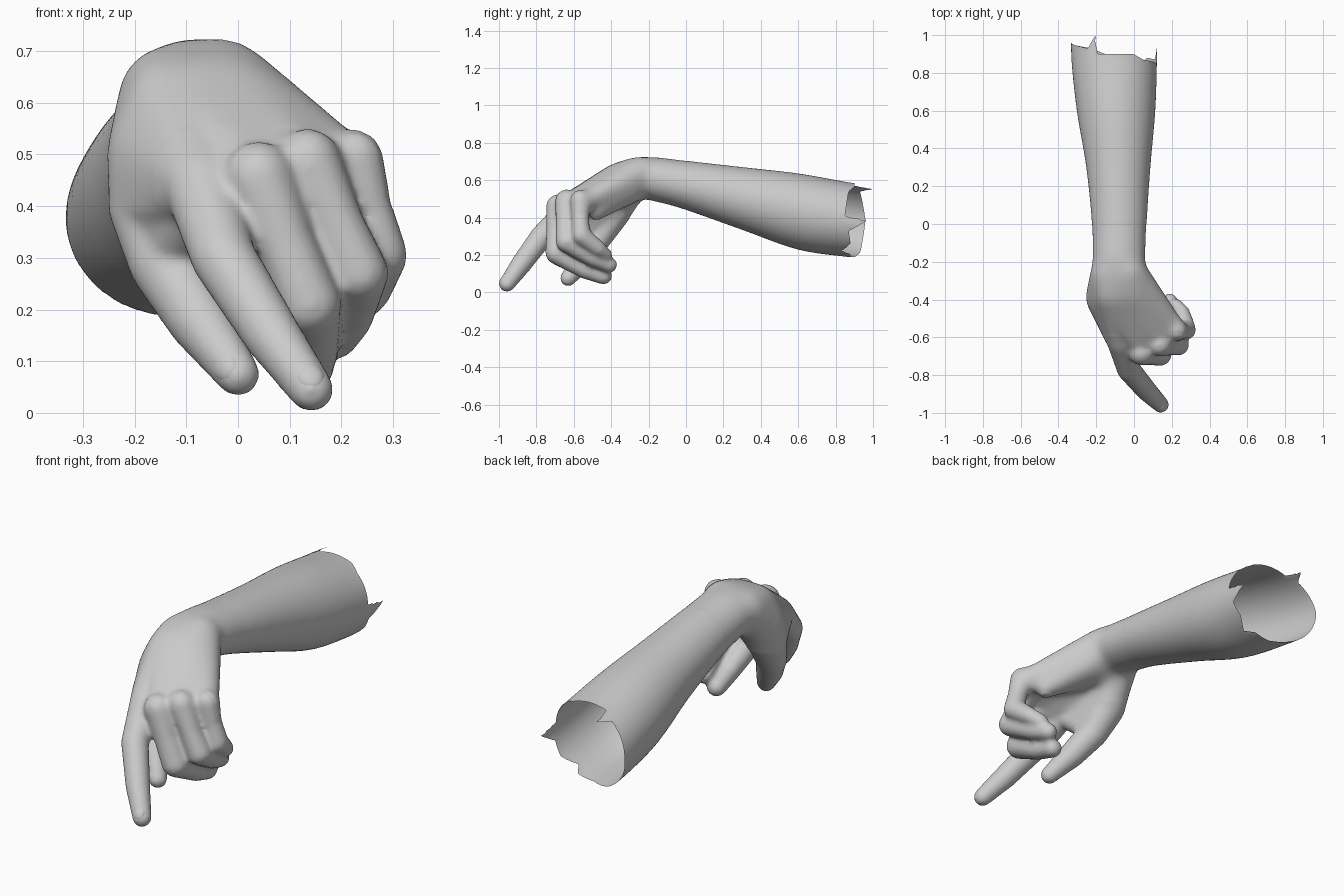
import bpy, bmesh, math
from mathutils import Vector, Matrix

if "Cube" in bpy.data.objects:
    bpy.data.objects.remove(bpy.data.objects["Cube"])

bm = bmesh.new()


def hull(*balls):
    """Convex skin around a few spheres (x, y, z, r)."""
    part = bmesh.new()
    for x, y, z, r in balls:
        bmesh.ops.create_icosphere(part, subdivisions=3, radius=r,
                                   matrix=Matrix.Translation((x, y, z)))
    res = bmesh.ops.convex_hull(part, input=part.verts[:])
    junk = [v for v in part.verts if not v.link_faces or v in res["geom_interior"]]
    bmesh.ops.delete(part, geom=junk, context='VERTS')
    tmp = bpy.data.meshes.new("tmp")
    part.to_mesh(tmp)
    part.free()
    bm.from_mesh(tmp)
    bpy.data.meshes.remove(tmp)


def chain(*balls):
    for a, b in zip(balls, balls[1:]):
        hull(a, b)


def spline(p0, p1, p2, p3, t):
    """Catmull-Rom point between p1 and p2."""
    return [.5 * (2 * b + (c - a) * t + (2 * a - 5 * b + 4 * c - d) * t * t
                  + (3 * b - a - 3 * c + d) * t ** 3)
            for a, b, c, d in zip(p0, p1, p2, p3)]


# Forearm: loft of ellipses (y, centre x, centre z, half width, half height)
keys = [(1.08, -.105, .36, .226, .2), (.88, -.105, .387, .227, .2),
        (.6, -.095, .432, .208, .204), (.3, -.083, .502, .17, .168),
        (0, -.078, .572, .145, .132), (-.18, -.08, .607, .142, .12),
        (-.29, -.085, .615, .12, .1)]
padded = [keys[0]] + keys + [keys[-1]]
sections = [spline(*padded[k:k + 4], s / 5) for k in range(len(keys) - 1) for s in range(5)]
N = 48
rings = [[bm.verts.new((cx + rx * math.cos(i * math.tau / N), y,
                        cz + rz * math.sin(i * math.tau / N))) for i in range(N)]
         for y, cx, cz, rx, rz in sections]
for a, b in zip(rings, rings[1:]):
    for i in range(N):
        j = (i + 1) % N
        bm.faces.new((a[i], a[j], b[j], b[i]))
bm.faces.new(rings[0][::-1])
bm.faces.new(rings[-1])

# Back of the hand: wrist over the dorsum to the knuckles
w1, w2 = (-.14, -.26, .618, .095), (-.03, -.25, .632, .098)
d1, d2 = (-.125, -.37, .595, .095), (-.01, -.36, .603, .09)
k1, k2 = (-.07, -.62, .44, .074), (.04, -.68, .457, .069)
k3, k4 = (.135, -.637, .487, .064), (.225, -.56, .492, .06)


def lower(k):
    return (k[0], k[1] + .015, k[2] - .01, k[3] - .01)


for a, b in ((k1, k2), (k2, k3), (k3, k4)):
    hull(w1, w2, d1, d2, lower(a), lower(b))

# Heel of the palm, thumb mound and web
hull((.02, -.31, .54, .075), (-.08, -.3, .56, .08), (.15, -.48, .44, .055), w2)
side = (-.172, -.39, .5, .088)
mound = (-.166, -.4, .405, .087)
hull(w1, (-.13, -.29, .55, .075), side, mound)
hull(side, mound, k1, d1)
hull((-.13, -.49, .31, .05), mound, (-.07, -.6, .41, .055))

# Thumb and fingers
chain(mound, (-.14, -.47, .29, .072), (-.075, -.55, .18, .062), (0, -.63, .074, .043))
chain(k1, (-.028, -.77, .3, .063), (.065, -.88, .152, .056), (.142, -.957, .045, .044))
chain(k2, (.09, -.69, .33, .058), (.138, -.69, .21, .062), (.145, -.54, .122, .05),
      (.14, -.44, .087, .046))
chain(k3, (.19, -.645, .37, .052), (.235, -.64, .27, .057), (.215, -.5, .185, .047),
      (.19, -.41, .147, .043))
chain(k4, (.255, -.565, .39, .046), (.276, -.56, .305, .053), (.255, -.47, .235, .042),
      (.22, -.43, .2, .037))

bmesh.ops.recalc_face_normals(bm, faces=bm.faces[:])
raw = bpy.data.meshes.new("raw")
bm.to_mesh(raw)
bm.free()
arm = bpy.data.objects.new("hand_and_forearm", raw)
bpy.context.collection.objects.link(arm)

# Fuse everything into one smooth skin
m = arm.modifiers.new("fuse", 'REMESH')
m.mode, m.voxel_size = 'VOXEL', .01
m = arm.modifiers.new("soften", 'SMOOTH')
m.factor, m.iterations = .5, 12
deps = bpy.context.evaluated_depsgraph_get()
skin = bpy.data.meshes.new_from_object(arm.evaluated_get(deps))
arm.modifiers.clear()
arm.data = skin

# Torn open end: allowed length by angle around the forearm
torn = [(0, .97), (6, .85), (45, .87), (60, .9), (115, .9), (121, 1.0), (132, .93),
        (180, .96), (235, .93), (270, .88), (295, .88), (305, .83), (325, .88),
        (345, .87), (360, .97)]


def limit(co):
    t = math.degrees(math.atan2(co.z - .385, co.x + .105)) % 360
    for (a, p), (b, q) in zip(torn, torn[1:]):
        if a <= t <= b:
            return p + (q - p) * (t - a) / (b - a)
    return .9


bm = bmesh.new()
bm.from_mesh(skin)
bmesh.ops.delete(bm, geom=[v for v in bm.verts if v.co.y > limit(v.co)], context='VERTS')
for v in bm.verts:
    if v.is_boundary and v.co.y > .7:
        v.co.y = min(limit(v.co), v.co.y + .02)

# Extra softening around the wrist and back of the hand, in fading bands
for grow in (0, .03, .06, .09):
    band = [v for v in bm.verts if -.5 - grow < v.co.y < -.08 + grow
            and v.co.z > .44 - grow / 2]
    for _ in range(12):
        bmesh.ops.smooth_vert(bm, verts=band, factor=.5, use_axis_x=True,
                              use_axis_y=True, use_axis_z=True)
for f in bm.faces:
    f.smooth = True
bm.to_mesh(skin)
bm.free()


# Finger nails: thin discs set into the tips
def nail(name, centre, along, normal, size, lift):
    d, n = Vector(along).normalized(), Vector(normal).normalized()
    s = d.cross(n)
    rot = Matrix((d, s, n)).transposed().to_4x4()
    b = bmesh.new()
    bmesh.ops.create_uvsphere(b, u_segments=24, v_segments=12, radius=1,
                              matrix=Matrix.Translation(Vector(centre) + n * lift) @ rot
                              @ Matrix.Diagonal((size, size * .8, size * .5, 1)))
    for f in b.faces:
        f.smooth = True
    me = bpy.data.meshes.new(name)
    b.to_mesh(me)
    b.free()
    bpy.context.collection.objects.link(bpy.data.objects.new(name, me))


nail("index_nail", (.137, -.95, .055), (.44, -.54, -.71), (0, -.8, .6), .036, .027)
nail("thumb_nail", (-.006, -.62, .085), (.52, -.52, -.68), (-.6, -.8, .15), .036, .029)
